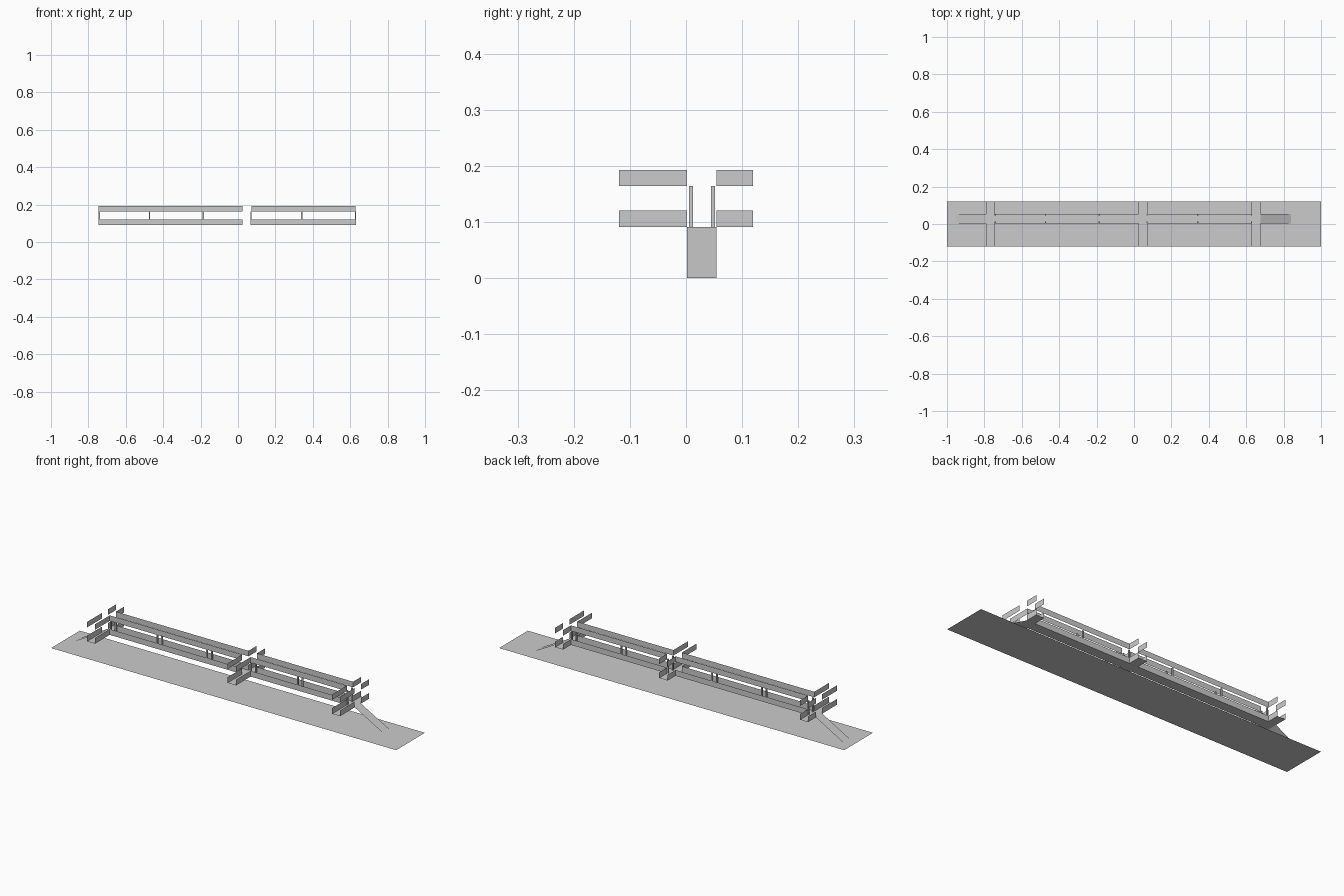
import bpy, bmesh

if "Cube" in bpy.data.objects:
    bpy.data.objects.remove(bpy.data.objects["Cube"])

Y0, Y1, EDGE = 0.002, 0.054, 0.119          # walkway sides and outer edge
DECK = 0.091
RAILS = [(0.091, 0.121), (0.164, 0.193)]    # lower and upper band heights
ARMS = [(-0.791, -0.745), (0.023, 0.072), (0.629, 0.675)]


def build(name, quads=(), boxes=()):
    bm = bmesh.new()
    for q in quads:
        bm.faces.new([bm.verts.new(p) for p in q])
    for c, s in boxes:
        vs = bmesh.ops.create_cube(bm, size=1)["verts"]
        bmesh.ops.scale(bm, vec=s, verts=vs)
        bmesh.ops.translate(bm, vec=c, verts=vs)
    bmesh.ops.remove_doubles(bm, verts=bm.verts, dist=1e-5)
    me = bpy.data.meshes.new(name)
    bm.to_mesh(me)
    bm.free()
    ob = bpy.data.objects.new(name, me)
    bpy.context.collection.objects.link(ob)
    return ob


def flat(x0, x1, y0, y1, z0, z1):
    # sheet whose height runs from z0 at x0 to z1 at x1
    return [(x0, y0, z0), (x1, y0, z1), (x1, y1, z1), (x0, y1, z0)]


def wall(a, b, z0, z1):
    return [(*a, z0), (*b, z0), (*b, z1), (*a, z1)]


# ground strip
build("ground_strip", [flat(-1, 1, -EDGE, EDGE, 0, 0)])

# raised walkway with side arms
deck = []
xs = [x for arm in ARMS for x in arm]
for a, b in zip(xs, xs[1:]):
    deck.append(flat(a, b, Y0, Y1, DECK, DECK))
for a, b in ARMS:
    deck.append(flat(a, b, -EDGE, Y0, DECK, DECK))
    deck.append(flat(a, b, Y1, EDGE, DECK, DECK))
build("walkway_deck", deck)

# end ramps
build("left_ramp", [flat(-0.95, xs[0], Y0, Y1, 0.0005, DECK)])
build("right_ramp", [flat(xs[-1], 0.84, Y0, Y1, DECK, 0.0005)])

# railing bands along the walkway and along each arm
long_rails, arm_rails = [], []
for z0, z1 in RAILS:
    for a, b in ((xs[1], xs[2]), (xs[3], xs[4])):
        for y in (Y0, Y1):
            long_rails.append(wall((a, y), (b, y), z0, z1))
    for x in xs:
        arm_rails.append(wall((x, -EDGE), (x, Y0), z0, z1))
        arm_rails.append(wall((x, Y1), (x, EDGE), z0, z1))
build("walkway_rails", long_rails)
build("arm_rails", arm_rails)

# railing posts just inside the rails
posts = []
z0, z1 = DECK, RAILS[1][0]
for x in (-0.742, -0.473, -0.185, 0.07, 0.341, 0.628):
    for y in (0.009, 0.048):
        posts.append(((x, y, (z0 + z1) / 2), (0.007, 0.007, z1 - z0)))
build("rail_posts", boxes=posts)
